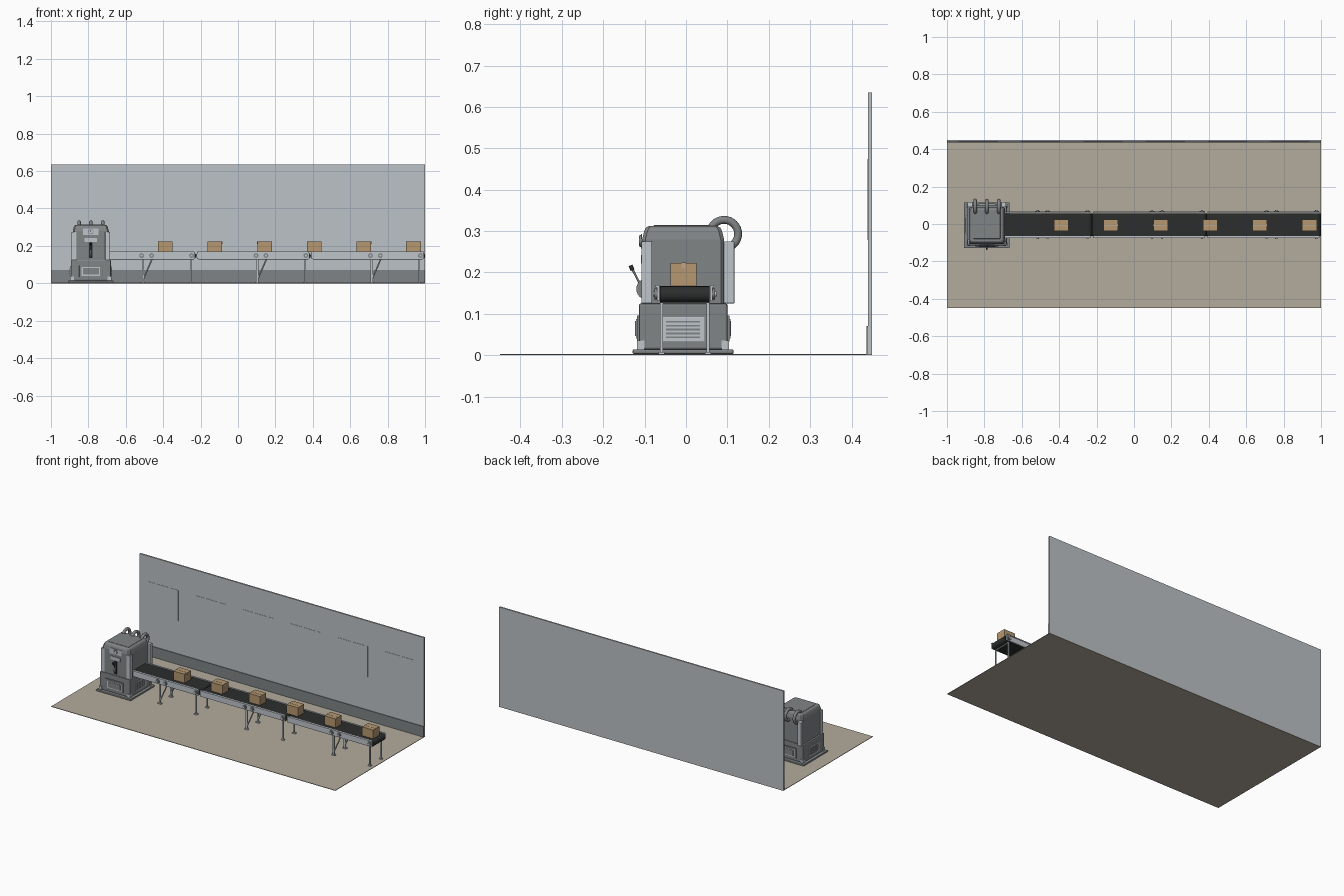
import bpy, bmesh, math
from mathutils import Vector

cube = bpy.data.objects.get("Cube")
if cube:
    bpy.data.objects.remove(cube, do_unlink=True)


def material(name, *rgb):
    m = bpy.data.materials.new(name)
    m.use_nodes = True
    m.diffuse_color = (*rgb, 1)
    m.node_tree.nodes["Principled BSDF"].inputs["Base Color"].default_value = (*rgb, 1)
    return m


FLOOR = material("floor_tan", 0.45, 0.41, 0.34)
WALL = material("wall_grey", 0.50, 0.54, 0.57)
SKIRT = material("skirting_grey", 0.21, 0.23, 0.24)
MACHINE = material("machine_grey", 0.22, 0.235, 0.24)
STEEL = material("light_steel", 0.52, 0.56, 0.60)
BELT = material("belt_black", 0.025, 0.026, 0.026)
CARD = material("cardboard", 0.46, 0.31, 0.16)
TAPE = material("packing_tape", 0.52, 0.38, 0.22)


def finish(name, bm, mat, smooth=False):
    bmesh.ops.recalc_face_normals(bm, faces=bm.faces)
    me = bpy.data.meshes.new(name)
    bm.to_mesh(me)
    bm.free()
    me.materials.append(mat)
    ob = bpy.data.objects.new(name, me)
    bpy.context.collection.objects.link(ob)
    if smooth:
        bpy.ops.object.select_all(action='DESELECT')
        ob.select_set(True)
        bpy.context.view_layer.objects.active = ob
        bpy.ops.object.shade_smooth_by_angle(angle=math.radians(40))
    return ob


def box(name, x, y, z, mat, bevel=0):
    """Box from (min, max) pairs along each axis."""
    bm = bmesh.new()
    bmesh.ops.create_cube(bm, size=1)
    for v in bm.verts:
        v.co = [(a + b) / 2 + c * (b - a) for (a, b), c in zip((x, y, z), v.co)]
    if bevel:
        bmesh.ops.bevel(bm, geom=bm.edges[:], offset=bevel, segments=2,
                        profile=0.5, affect='EDGES')
    return finish(name, bm, mat)


def rod(name, a, b, r1, mat, r2=None, sides=16):
    """Round bar or cone between two points."""
    a, b = Vector(a), Vector(b)
    bm = bmesh.new()
    bmesh.ops.create_cone(bm, cap_ends=True, segments=sides, radius1=r1,
                          radius2=r1 if r2 is None else r2, depth=(b - a).length)
    turn = (b - a).to_track_quat('Z', 'Y')
    for v in bm.verts:
        v.co = turn @ v.co + (a + b) / 2
    return finish(name, bm, mat, True)


def around(c, half):
    return (c - half, c + half)


# Room: floor, wall, skirting and shallow wall panels
box("floor", (-1, 1), (-0.45, 0.45), (0, 0.003), FLOOR)
box("wall", (-1, 1), (0.44, 0.45), (0, 0.635), WALL)
box("skirting", (-1, 1), (0.436, 0.441), (0.003, 0.07), SKIRT)
for i in range(6):
    box("wall_panel", around(-0.833 + i / 3, 0.105), (0.4385, 0.441), (0.278, 0.474), WALL)

# Machine housing
MX, MY = -0.787, -0.007
box("machine_base_plate", around(MX, 0.122), around(MY, 0.122), (0.003, 0.014), MACHINE, 0.003)
box("machine_lower_body", around(MX, 0.107), around(MY, 0.107), (0.014, 0.125), MACHINE, 0.005)
bm = bmesh.new()
sections = [(0.125, 0.099, 0), (0.28, 0.099, 0), (0.3, 0.094, 0), (0.308, 0.09, 0), (0.312, 0.083, 0)]
rings = []
for z, h, _ in sections:
    c = h - 0.008
    pts = [(h, -c), (h, c), (c, h), (-c, h), (-h, c), (-h, -c), (-c, -h), (c, -h)]
    rings.append([bm.verts.new((MX + px * 0.97, MY + py, z)) for px, py in pts])
for lo, hi in zip(rings, rings[1:]):
    for i in range(8):
        j = (i + 1) % 8
        bm.faces.new((lo[i], lo[j], hi[j], hi[i]))
bm.faces.new(rings[0])
bm.faces.new(rings[-1])
finish("machine_upper_body", bm, MACHINE)
box("machine_top_hatch", around(MX, 0.072), around(MY, 0.072), (0.309, 0.314), MACHINE, 0.002)

# Corner posts and base feet
for sx in (-1, 1):
    for y in (-0.095, 0.104):
        box("corner_post", around(MX + sx * 0.09, 0.013), around(y, 0.013), (0.125, 0.275), STEEL, 0.002)
    for sy in (-1, 1):
        box("base_foot", around(MX + sx * 0.1, 0.01), around(MY + sy * 0.102, 0.009), (0.014, 0.035), STEEL)

# Vents with slats on the two sides, framed access panels on front and back
for s in (-1, 1):
    x = MX + s * 0.108
    box("side_vent", around(x, 0.003), around(MY, 0.052), (0.033, 0.092), STEEL, 0.001)
    for i in range(5):
        box("vent_slat", around(x + s * 0.003, 0.002), around(MY, 0.041), around(0.043 + i * 0.0095, 0.002), SKIRT)
    y = MY + s * 0.108
    box("access_panel", around(MX, 0.062), around(y, 0.004), (0.033, 0.096), MACHINE, 0.001)
    box("access_frame", around(MX, 0.05), around(y + s * 0.004, 0.002), (0.04, 0.088), STEEL)
    box("access_door", around(MX, 0.043), around(y + s * 0.006, 0.002), (0.046, 0.082), MACHINE)

# Control face: gauge plate, name plate, slot and lever
FY = MY - 0.099
box("gauge_plate", around(MX, 0.042), (FY - 0.003, FY), (0.258, 0.293), STEEL)
rod("gauge_rim", (MX, FY - 0.006, 0.276), (MX, FY, 0.276), 0.014, MACHINE, sides=24)
rod("gauge_dial", (MX, FY - 0.007, 0.276), (MX, FY, 0.276), 0.011, STEEL, sides=24)
box("gauge_needle", around(MX, 0.0012), (FY - 0.008, FY), (0.274, 0.285), BELT)
box("control_plate", around(MX, 0.034), (FY - 0.003, FY), (0.222, 0.242), STEEL)
box("lever_slot", around(MX, 0.009), (FY - 0.002, FY), (0.135, 0.215), BELT)
rod("lever_hub", (MX - 0.005, FY + 0.012, 0.16), (MX + 0.005, FY + 0.012, 0.16), 0.026, SKIRT, sides=24)
rod("lever_arm", (MX, FY - 0.004, 0.17), (MX, FY - 0.026, 0.212), 0.0025, SKIRT)
rod("lever_knob", (MX, FY - 0.023, 0.205), (MX, FY - 0.028, 0.217), 0.005, BELT)

# Three looped hoses at the back of the top
for x in (-0.85, MX, -0.723):
    bpy.ops.mesh.primitive_torus_add(location=(x, 0.092, 0.293), rotation=(0, math.pi / 2, 0),
                                     major_radius=0.034, minor_radius=0.0095,
                                     major_segments=32, minor_segments=14)
    hose = bpy.context.object
    hose.name = "hose"
    hose.data.materials.append(MACHINE)
    bpy.ops.object.shade_smooth()

# Conveyor in three equal sections
CY, R, TOP = -0.003, 0.02, 0.167
STARTS = (-0.835, -0.2235, 0.388)
for x0 in STARTS:
    x1 = x0 + 0.6115
    # Belt loop: a stadium outline pushed across the width
    bm = bmesh.new()
    outline = []
    for cx, start in ((x1 - R, -90), (x0 + R, 90)):
        for k in range(9):
            a = math.radians(start + k * 22.5)
            outline.append(bm.verts.new((cx + R * math.cos(a), CY - 0.06, TOP - R + R * math.sin(a))))
    face = bm.faces.new(outline)
    new = bmesh.ops.extrude_face_region(bm, geom=[face])["geom"]
    bmesh.ops.translate(bm, vec=(0, 0.12, 0), verts=[g for g in new if isinstance(g, bmesh.types.BMVert)])
    finish("belt", bm, BELT, True)
    for s in (-1, 1):
        def y(d):
            return CY + s * d
        box("side_rail", (x0 + 0.005, x1 - 0.008), around(y(0.064), 0.0035), (0.131, 0.169), STEEL)
        box("rail_lip", (x0 + 0.005, x1 - 0.008), around(y(0.067), 0.004), (0.164, 0.169), STEEL)
        # Bearings
        for dx in (0.32, 0.373, 0.587):
            bx = x0 + dx
            rod("bearing", (bx, y(0.066), 0.148), (bx, y(0.073), 0.148), 0.013, MACHINE, sides=20)
            rod("bearing_cap", (bx, y(0.072), 0.148), (bx, y(0.077), 0.148), 0.006, STEEL)
        # Legs with feet, and a slanted brace on the main leg
        for dx, w in ((0.327, 0.006), (0.582, 0.004)):
            lx = x0 + dx
            box("leg", around(lx, w), around(y(0.056), 0.0035), (0.004, 0.132), STEEL)
            box("leg_foot", around(lx, w + 0.006), around(y(0.056), 0.007), (0.003, 0.008), STEEL)
        rod("leg_brace", (x0 + 0.33, y(0.056), 0.025), (x0 + 0.378, y(0.056), 0.135), 0.004, STEEL, sides=8)
    for dx in (0.327, 0.582):
        box("cross_bar", around(x0 + dx, 0.004), around(CY, 0.056), (0.125, 0.133), STEEL)

# Cartons with a taped top seam
for i in range(6):
    cx = -0.389 + i * 0.2655
    box("carton", around(cx, 0.039), around(-0.006, 0.031), (TOP, 0.223), CARD)
    box("carton_tape", around(cx, 0.0395), around(-0.006, 0.005), (0.21, 0.2238), TAPE)
